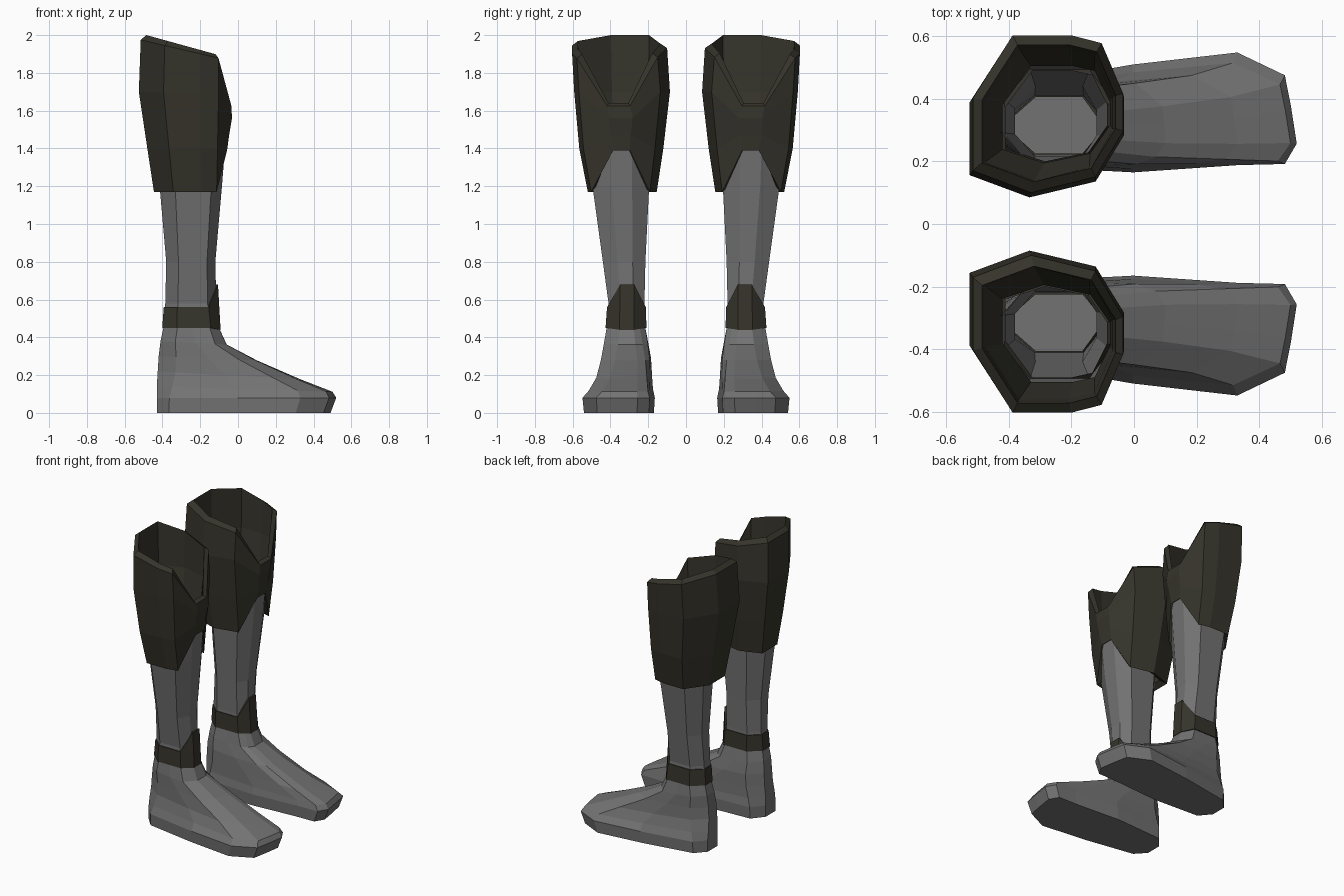
import bpy
import bmesh

if "Cube" in bpy.data.objects:
    bpy.data.objects.remove(bpy.data.objects["Cube"])


def material(name, rgb):
    m = bpy.data.materials.new(name)
    m.diffuse_color = (*rgb, 1)
    m.use_nodes = True
    m.node_tree.nodes["Principled BSDF"].inputs["Base Color"].default_value = m.diffuse_color
    return m


GREY = material("grey leather", (0.17, 0.17, 0.17))
DARK = material("dark olive leather", (0.036, 0.034, 0.024))

# Unit outlines seen from above: u runs heel to toe, v runs inner to outer side
LEG = [(1, .30), (1, .66), (.83, 1), (.25, 1), (0, .68), (0, .32), (.25, 0), (.83, 0)]
CUFF = [(.98, .39), (.98, .63), (.84, .95), (.64, 1), (.26, 1), (0, .60),
        (0, .14), (.38, 0), (.80, .10)]
SOLE = [(1, .24), (.98, .56), (.96, .81), (.80, 1), (.45, .9), (.07, .74),
        (0, .55), (0, .26), (.07, .05), (.45, 0), (.80, .06), (.96, .07)]
ANKLE = [(1, .30), (1, .5), (1, .66), (.83, 1), (.54, 1), (.25, 1),
         (0, .68), (0, .32), (.25, 0), (.54, 0), (.83, 0), (.93, .14)]


def ring(shape, x0, x1, y0, y1, z0, z1=None, front=None):
    """Scale an outline to a box, tilt it heel to toe, optionally set its two front points' height."""
    z1 = z0 if z1 is None else z1
    pts = []
    for i, (u, v) in enumerate(shape):
        z = z0 + (z1 - z0) * u
        if front is not None and i < 2:
            z = front
        pts.append((x0 + (x1 - x0) * u, y0 + (y1 - y0) * v, z))
    return pts


def loft(name, rings, mat, cap_start=False, cap_end=False):
    """Skin the rings and mirror the part to the other boot."""
    bm = bmesh.new()
    rows = [[bm.verts.new(p) for p in r] for r in rings]
    n = len(rows[0])
    for a, b in zip(rows, rows[1:]):
        for i in range(n):
            j = (i + 1) % n
            bm.faces.new((a[i], a[j], b[j], b[i]))
    if cap_start:
        bm.faces.new(rows[0][::-1])
    if cap_end:
        bm.faces.new(rows[-1])
    mesh = bpy.data.meshes.new(name)
    bm.to_mesh(mesh)
    bm.free()
    mesh.materials.append(mat)
    ob = bpy.data.objects.new(name, mesh)
    bpy.context.collection.objects.link(ob)
    mod = ob.modifiers.new("other boot", 'MIRROR')
    mod.use_axis = (False, True, False)
    mod.use_mirror_merge = False
    return ob


def blend(t):
    return [(a + (c - a) * t, b + (d - b) * t) for (a, b), (c, d) in zip(SOLE, ANKLE)]


# Foot: sole outline morphing into the ankle outline
foot = [
    ring(blend(0), -.43, .49, .17, .54, 0),
    ring(blend(0), -.43, .52, .165, .548, .08),
    ring(blend(.1), -.43, .50, .175, .515, .14, .112),
    ring(blend(.3), -.425, .33, .18, .475, .22, .178),
    ring(blend(.6), -.42, .10, .185, .45, .30, .278),
    ring(blend(.85), -.41, -.06, .20, .435, .38, .362),
    ring(ANKLE, -.395, -.10, .215, .42, .45),
]
loft("foot", foot, GREY, cap_start=True, cap_end=True)

# Shaft: open tube
shaft = [
    ring(LEG, -.395, -.10, .215, .42, .45),
    ring(LEG, -.385, -.115, .22, .41, .58),
    ring(LEG, -.38, -.12, .215, .44, .80),
    ring(LEG, -.415, -.085, .195, .495, 1.20),
    ring(LEG, -.425, -.065, .19, .51, 1.45),
]
loft("shaft", shaft, GREY)

# Ankle band with a raised front
band = [
    ring(LEG, -.39, -.105, .22, .415, .45, front=.44),
    ring(LEG, -.401, -.092, .209, .426, .45, front=.44),
    ring(LEG, -.393, -.106, .213, .418, .56, front=.68),
    ring(LEG, -.38, -.12, .225, .405, .56, front=.68),
]
loft("ankle_band", band, DARK)

# Collar: flared cuff with thick rim, dipped front and notched lower front edge
collar = [
    ring(CUFF, -.41, -.08, .20, .49, 1.20, front=1.41),
    ring(CUFF, -.445, -.05, .155, .52, 1.17, front=1.39),
    ring(CUFF, -.48, -.038, .12, .565, 1.40, front=1.47),
    ring(CUFF, -.525, -.022, .085, .592, 1.70, front=1.56),
    ring(CUFF, -.515, -.025, .10, .603, 1.975, 1.86, front=1.625),
    ring(CUFF, -.485, -.05, .135, .572, 2.0, 1.88, front=1.64),
    ring(CUFF, -.475, -.06, .14, .56, 1.70, front=1.56),
    ring(CUFF, -.42, -.07, .195, .505, 1.42),
]
loft("collar", collar, DARK)
